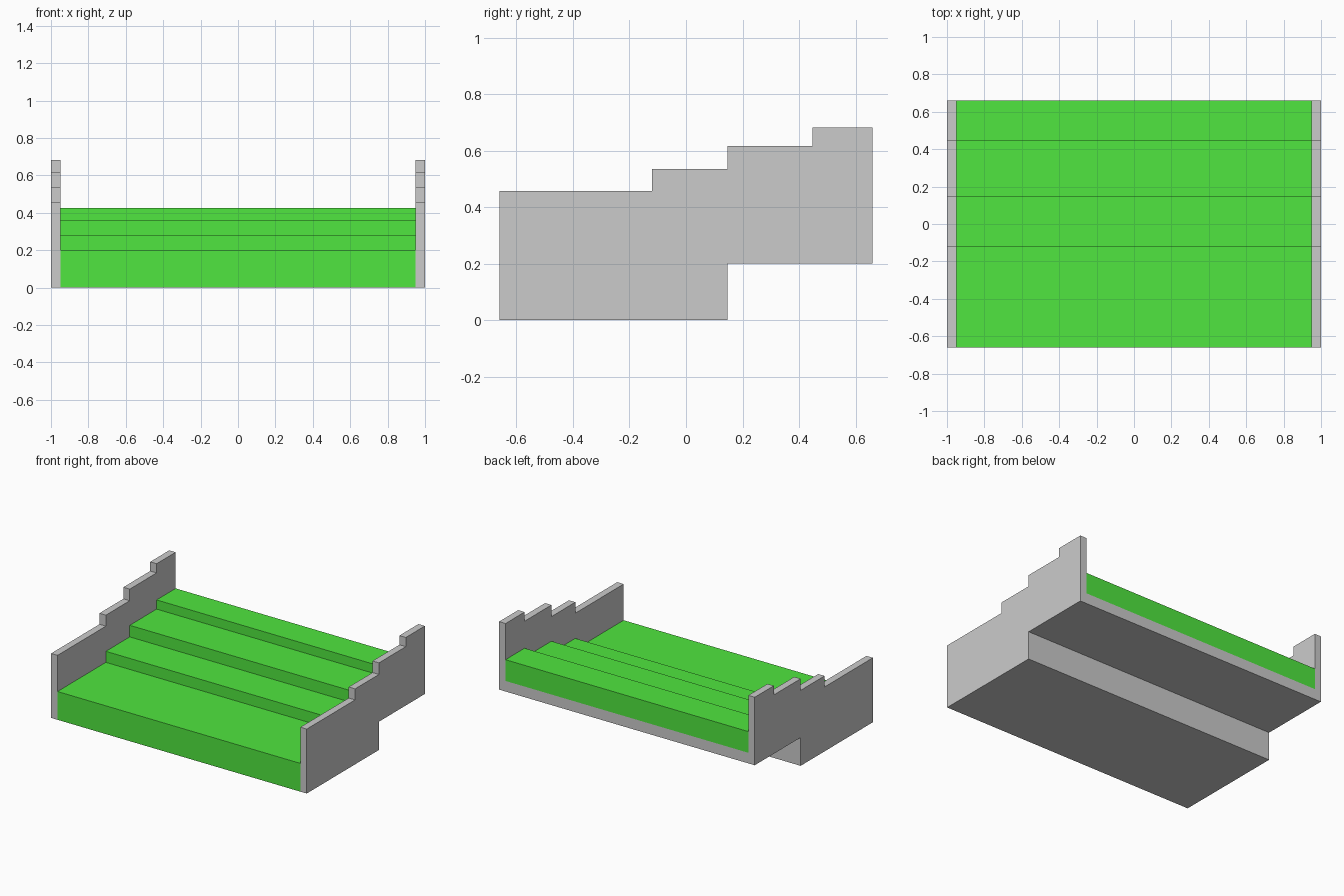
import bpy, bmesh

if "Cube" in bpy.data.objects:
    bpy.data.objects.remove(bpy.data.objects["Cube"])

# Shared step positions along y, with tread heights
EDGES = [-0.66, -0.12, 0.147, 0.447, 0.66]
TREADS = [0.20, 0.278, 0.36, 0.425]
PANEL_RISE = 0.256   # side panels follow the treads at this offset
INNER, OUTER = 0.95, 1.0
BACK_SEAM = 0.275    # colour split on the back face
UNDER = 0.20         # height of the rear overhang


def stairs(offset=0.0):
    """Stepped outline from front to back as (y, z) points."""
    pts = []
    for i, z in enumerate(TREADS):
        pts += [(EDGES[i], z + offset), (EDGES[i + 1], z + offset)]
    return pts


def extrude_profile(name, profile, x0, x1, material=None):
    """Closed prism of a (y, z) profile between two x positions."""
    bm = bmesh.new()
    face = bm.faces.new([bm.verts.new((x0, y, z)) for y, z in profile])
    ext = bmesh.ops.extrude_face_region(bm, geom=[face])
    moved = [g for g in ext["geom"] if isinstance(g, bmesh.types.BMVert)]
    bmesh.ops.translate(bm, verts=moved, vec=(x1 - x0, 0, 0))
    bmesh.ops.recalc_face_normals(bm, faces=bm.faces[:])
    mesh = bpy.data.meshes.new(name)
    bm.to_mesh(mesh)
    bm.free()
    obj = bpy.data.objects.new(name, mesh)
    bpy.context.collection.objects.link(obj)
    if material:
        mesh.materials.append(material)
    return obj


green = bpy.data.materials.new("green")
green.diffuse_color = (0.08, 0.79, 0.05, 1.0)
green.use_nodes = True
green.node_tree.nodes["Principled BSDF"].inputs["Base Color"].default_value = green.diffuse_color

front, mid, back = EDGES[0], EDGES[2], EDGES[4]
underside = [(back, UNDER), (mid, UNDER), (mid, 0), (front, 0)]

# Stepped side panels
for name, x0, x1 in (("left_side_panel", -OUTER, -INNER),
                     ("right_side_panel", INNER, OUTER)):
    extrude_profile(name, stairs(PANEL_RISE) + underside, x0, x1)

# Green treads, risers, front face and upper back face
seam = [(back, BACK_SEAM), (mid, BACK_SEAM), (front, 0)]
extrude_profile("steps", stairs() + seam, -INNER, INNER, green)

# Grey base with rear overhang, filling the space below the steps
extrude_profile("base", seam[:2] + underside[::-1], -INNER, INNER)
